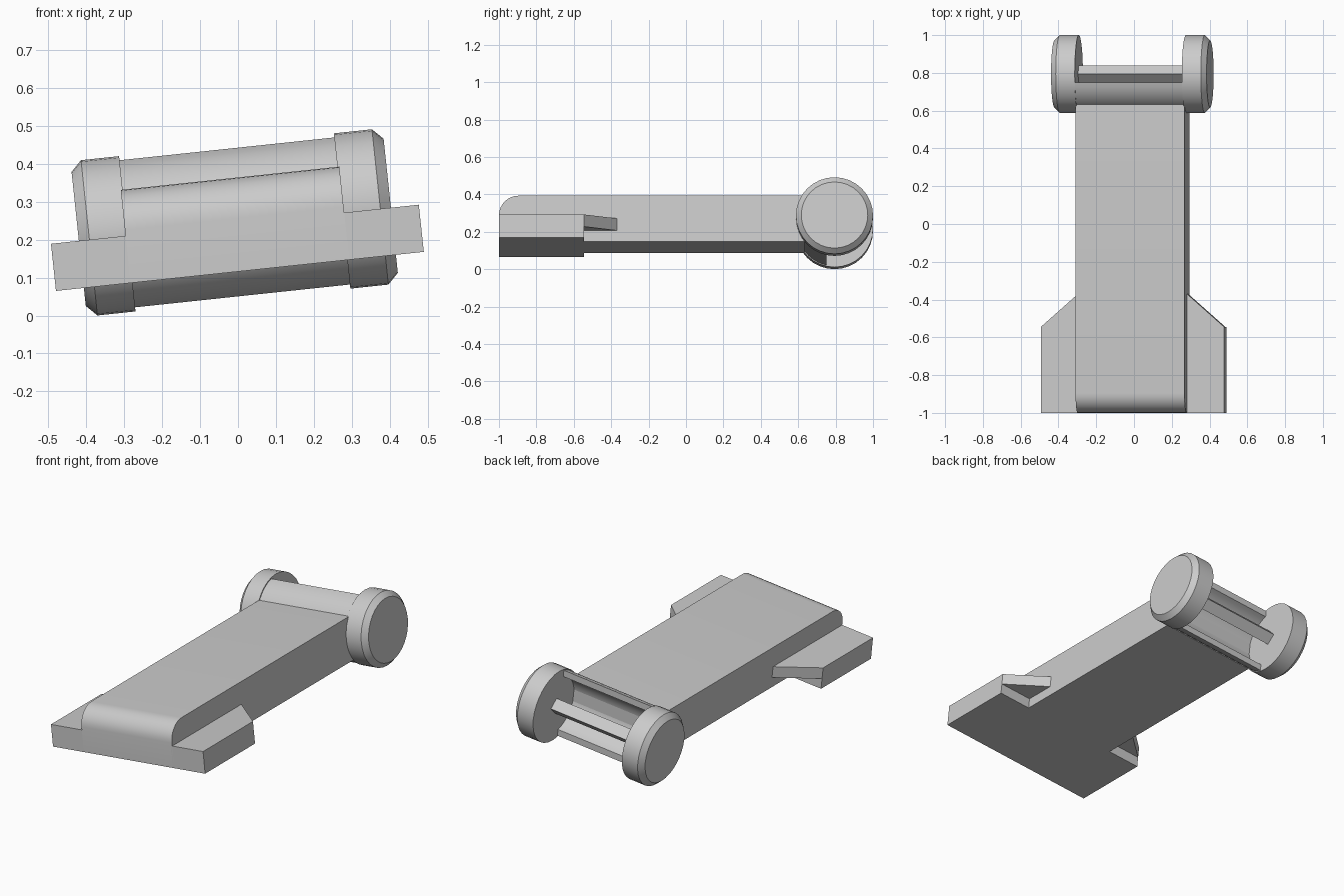
import bpy
import bmesh
from math import sin, cos, asin, pi, radians
from mathutils import Matrix, Vector

cube = bpy.data.objects.get("Cube")
if cube:
    bpy.data.objects.remove(cube, do_unlink=True)

grey = bpy.data.materials.new("plain_grey")
grey.use_nodes = True
colour = (0.6, 0.6, 0.6, 1)
grey.diffuse_color = colour
grey.node_tree.nodes["Principled BSDF"].inputs["Base Color"].default_value = colour

# The whole model leans sideways about its long axis
LEAN = Matrix.Translation((0.005, 0, 0.1165)) @ Matrix.Rotation(radians(-6.06), 4, "Y")
AXLE_Y, AXLE_Z = 0.794, 0.13


def finish(bm, name):
    bmesh.ops.recalc_face_normals(bm, faces=bm.faces)
    bm.transform(LEAN)
    mesh = bpy.data.meshes.new(name)
    bm.to_mesh(mesh)
    bm.free()
    mesh.materials.append(grey)
    obj = bpy.data.objects.new(name, mesh)
    bpy.context.collection.objects.link(obj)
    bpy.ops.object.select_all(action="DESELECT")
    obj.select_set(True)
    bpy.context.view_layer.objects.active = obj
    bpy.ops.object.shade_smooth_by_angle(angle=radians(32))
    return obj


def prism(name, points, offset):
    """Extrude a closed outline along an offset."""
    bm = bmesh.new()
    face = bm.faces.new([bm.verts.new(p) for p in points])
    grown = bmesh.ops.extrude_face_region(bm, geom=[face])
    verts = [g for g in grown["geom"] if isinstance(g, bmesh.types.BMVert)]
    bmesh.ops.translate(bm, verts=verts, vec=Vector(offset))
    return finish(bm, name)


def along_x(name, profile, half):
    return prism(name, [(-half, y, z) for y, z in profile], (2 * half, 0, 0))


# Long body with a rounded upper front edge
top, r = 0.247, 0.105
nose = [(-1 + r - r * cos(a), top - r + r * sin(a))
        for a in (i * pi / 16 for i in range(9))]
along_x("body", [(0.634, 0), (-1, 0)] + nose + [(0.634, top)], 0.29)

# Side flanges, each with a thinner tapered rear wedge
for side, label in ((1, "left"), (-1, "right")):
    inner, outer = side * 0.28, side * 0.488
    block = [(inner, -1), (outer, -1), (outer, -0.545), (inner, -0.545)]
    prism(label + "_flange", [(x, y, 0) for x, y in block], (0, 0, 0.125))
    wedge = [(inner, -0.545), (outer, -0.545), (side * 0.29, -0.37), (inner, -0.37)]
    prism(label + "_wedge", [(x, y, 0.06) for x, y in wedge], (0, 0, 0.065))

    # Round end cap with a chamfered outer rim
    bm = bmesh.new()
    bmesh.ops.create_cone(bm, cap_ends=True, segments=32, radius1=0.206,
                          radius2=0.206, depth=0.129)
    rim = [e for e in bm.edges if all(v.co.z > 0 for v in e.verts)]
    bmesh.ops.bevel(bm, geom=rim, offset=0.028, segments=1, affect="EDGES")
    bm.transform(Matrix.Translation((side * 0.3495, AXLE_Y, AXLE_Z))
                 @ Matrix.Rotation(side * pi / 2, 4, "Y"))
    finish(bm, label + "_end_cap")


# Open-backed curved shell between the caps
def arc(radius, steps=20):
    start = asin(0.044 / radius)
    angles = [start + (pi - 2 * start) * i / steps for i in range(steps + 1)]
    return [(AXLE_Y - radius * sin(a), AXLE_Z + radius * cos(a)) for a in angles]


along_x("roller_shell", arc(0.2) + arc(0.164)[::-1], 0.29)

# Diamond-section axle bar
w = 0.045
along_x("axle_bar", [(AXLE_Y + w * cos(a), AXLE_Z + w * sin(a))
                     for a in (i * pi / 2 for i in range(4))], 0.29)
